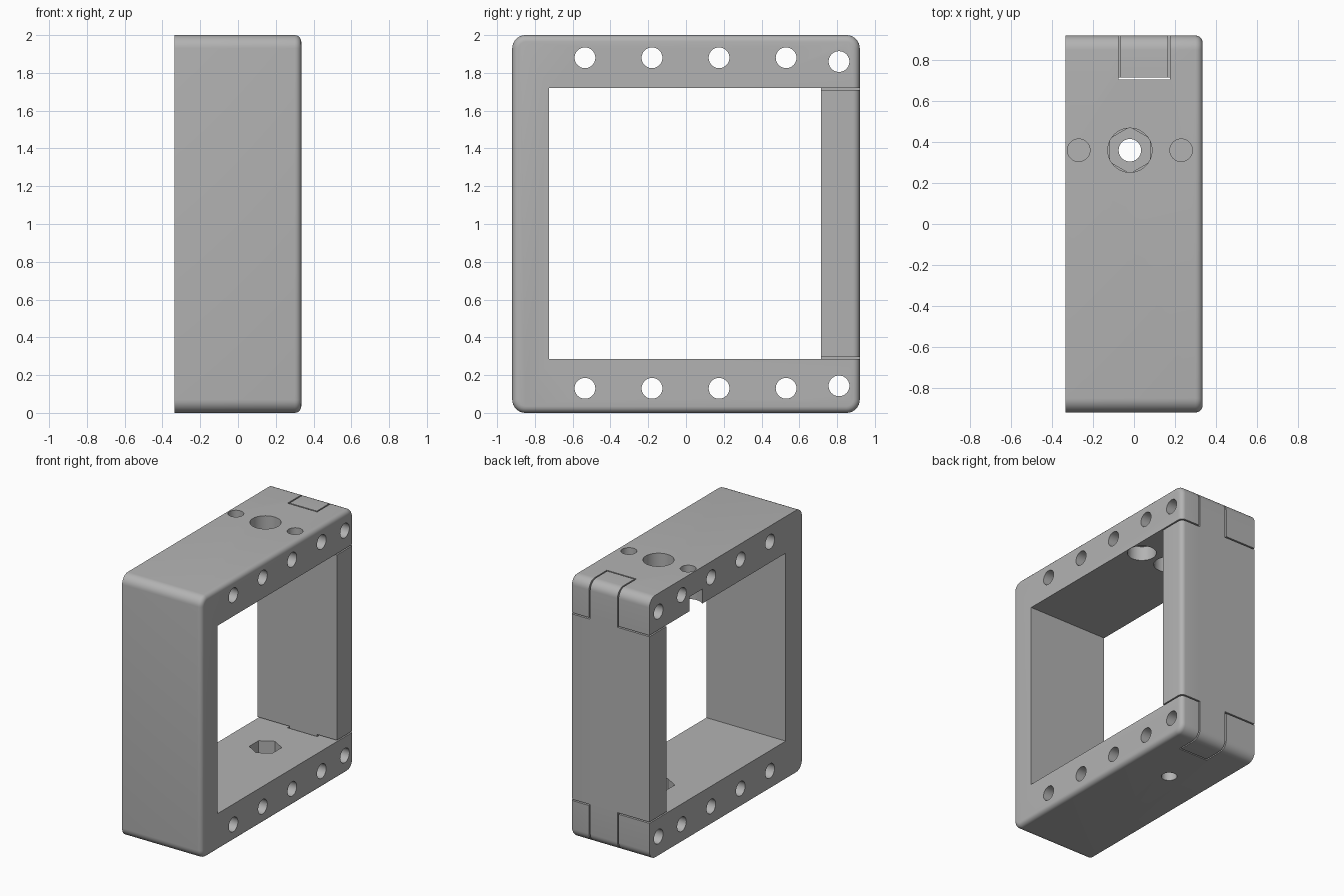
import bpy, bmesh
from math import pi, cos, sin, radians
from mathutils import Vector, Matrix

if "Cube" in bpy.data.objects:
    bpy.data.objects.remove(bpy.data.objects["Cube"])

grey = bpy.data.materials.new("plain grey")
grey.use_nodes = True
COLOUR = (0.45, 0.45, 0.45, 1)
grey.diffuse_color = COLOUR
grey.node_tree.nodes["Principled BSDF"].inputs["Base Color"].default_value = COLOUR

HX, HY, H = 0.335, 0.92, 2.0        # half width, half depth, height
OPEN_LOW, OPEN_HIGH = 0.285, 1.72   # window heights
OPEN_FRONT, OPEN_BACK = -0.725, 0.715
BORE = 0.055


def add_object(name, bm):
    bmesh.ops.recalc_face_normals(bm, faces=bm.faces)
    mesh = bpy.data.meshes.new(name)
    bm.to_mesh(mesh)
    bm.free()
    mesh.materials.append(grey)
    obj = bpy.data.objects.new(name, mesh)
    bpy.context.collection.objects.link(obj)
    return obj


def prism(name, points, direction):
    bm = bmesh.new()
    face = bm.faces.new([bm.verts.new(p) for p in points])
    new = bmesh.ops.extrude_face_region(bm, geom=[face])["geom"]
    bmesh.ops.translate(bm, vec=direction,
                        verts=[v for v in new if isinstance(v, bmesh.types.BMVert)])
    return add_object(name, bm)


def box(x0, x1, y0, y1, z0, z1):
    return prism("cutter", [(x0, y0, z0), (x1, y0, z0), (x1, y1, z0), (x0, y1, z0)],
                 (0, 0, z1 - z0))


def drill_x(y, z, r=BORE):
    ring = [(-0.5, y + r * cos(a), z + r * sin(a)) for a in (i * pi / 20 for i in range(40))]
    return prism("cutter", ring, (1, 0, 0))


def drill_z(x, y, r, z0, z1, sides=40, turn=0):
    ring = [(x + r * cos(a), y + r * sin(a), z0)
            for a in (turn + i * 2 * pi / sides for i in range(sides))]
    return prism("cutter", ring, (0, 0, z1 - z0))


def carve(target, cutter, operation="DIFFERENCE"):
    mod = target.modifiers.new("carve", "BOOLEAN")
    mod.operation, mod.solver, mod.object = operation, "EXACT", cutter
    bpy.context.view_layer.objects.active = target
    bpy.ops.object.modifier_apply(modifier=mod.name)
    bpy.data.objects.remove(cutter)


def rounded_block(name, r=0.07, steps=8):
    # Rounded outline across the width, with one softened rim on the +x side
    outline = []
    corners = [(HY - r, H - r), (r - HY, H - r), (r - HY, r), (HY - r, r)]
    for k, (cy, cz) in enumerate(corners):
        for i in range(steps + 1):
            a = (k + i / steps) * pi / 2
            outline.append((-HX, cy + r * cos(a), cz + r * sin(a)))
    obj = prism(name, outline, (2 * HX, 0, 0))
    bm = bmesh.new()
    bm.from_mesh(obj.data)
    rim = [e for e in bm.edges if all(v.co.x > HX - 0.001 for v in e.verts)]
    bmesh.ops.bevel(bm, geom=rim, offset=0.035, segments=5, profile=0.5, affect="EDGES")
    bm.to_mesh(obj.data)
    bm.free()
    return obj


# Main frame: window, back opening and the two tongue slots
frame = rounded_block("frame")
carve(frame, box(-1, 1, OPEN_FRONT, 1.2, OPEN_LOW, OPEN_HIGH))
carve(frame, box(-0.075, 0.175, 0.705, 1.2, -0.5, 2.5))

# Rows of cross holes
for z in (0.13, 1.88):
    for i in range(4):
        carve(frame, drill_x(-0.535 + 0.355 * i, z))

# Top openings: wide centre hole, two narrow holes with wide recesses beneath
carve(frame, drill_z(-0.02, 0.36, 0.108, 1.5, 2.2))
for x in (-0.27, 0.23):
    carve(frame, drill_z(x, 0.36, BORE, 1.5, 2.2))
    carve(frame, drill_z(x, 0.36, 0.102, 1.5, 1.83))

# Bottom opening: narrow hole with a hexagonal nut pocket
carve(frame, drill_z(-0.02, 0.36, BORE, -0.2, 0.5))
carve(frame, drill_z(-0.02, 0.36, 0.113, 0.17, 0.5, 6, pi / 6))

# Removable back bar with a tongue at each end
back_bar = rounded_block("back_bar")
L, R, low, high = -0.065, 0.165, 0.295, 1.71
plus = [(-1, low), (L, low), (L, -1), (R, -1), (R, low), (1, low),
        (1, high), (R, high), (R, 3), (L, 3), (L, high), (-1, high)]
carve(back_bar, prism("cutter", [(x, OPEN_BACK, z) for x, z in plus], (0, 1, 0)), "INTERSECT")

# Hinge pin holes through knuckles and tongues
for part in (frame, back_bar):
    for z in (0.143, 1.86):
        carve(part, drill_x(0.81, z))

for part in (frame, back_bar):
    bpy.ops.object.select_all(action="DESELECT")
    part.select_set(True)
    bpy.context.view_layer.objects.active = part
    bpy.ops.object.shade_smooth_by_angle(angle=radians(30))
